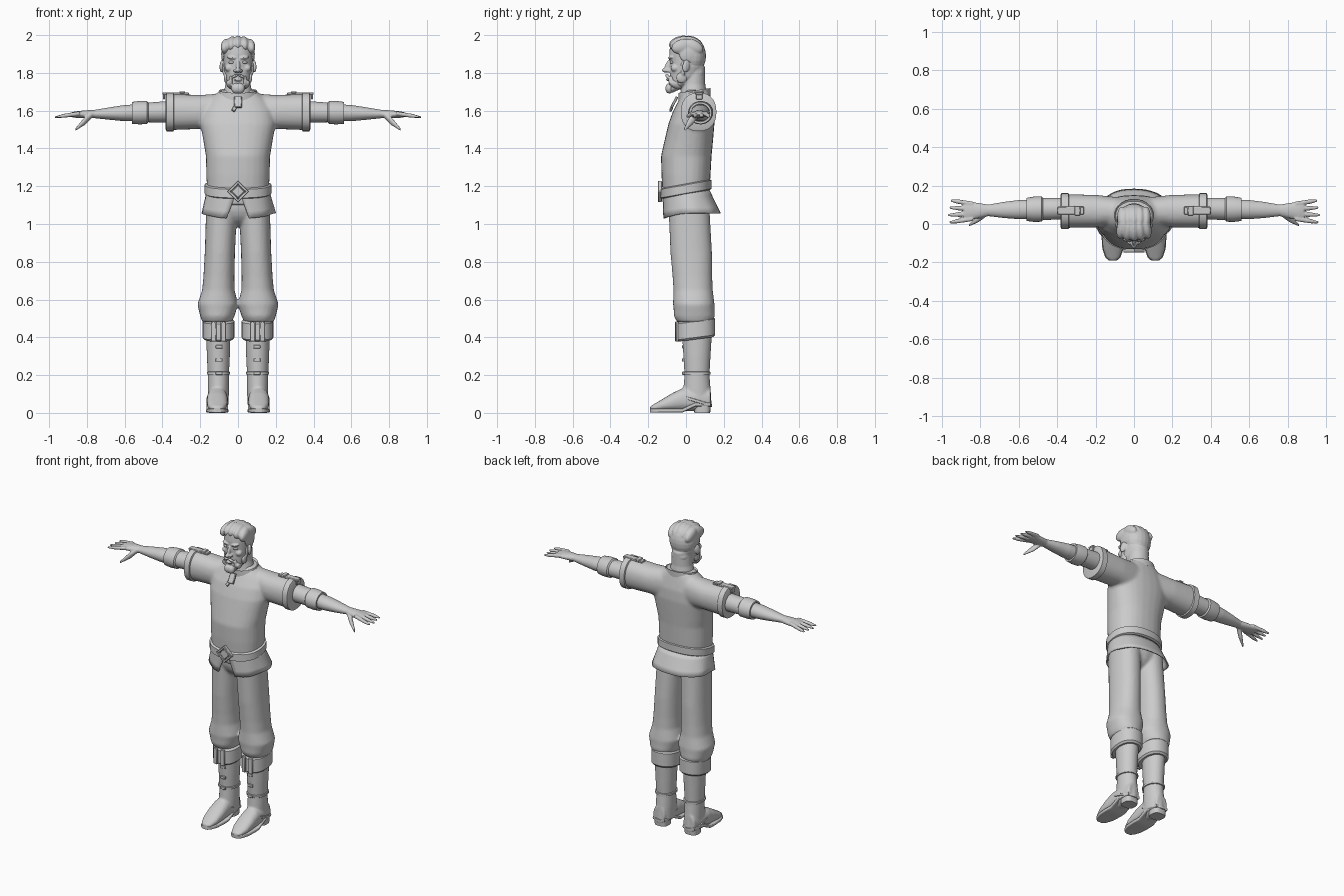
import bpy, bmesh, math
from mathutils import Matrix, Vector, Euler

if "Cube" in bpy.data.objects:
    bpy.data.objects.remove(bpy.data.objects["Cube"])

grey = bpy.data.materials.new("plain grey")
grey.use_nodes = True
tone = (.6, .6, .6, 1)
grey.diffuse_color = tone
grey.node_tree.nodes["Principled BSDF"].inputs["Base Color"].default_value = tone


def rounded(value, power):
    return math.copysign(abs(value) ** (2 / power), value)


def loft(bm, axis, centre, rings, power=2, sides=28, tilt=0):
    """Closed tube along an axis; centre(t) gives its middle, rings hold (t, radius, radius)."""
    loops = []
    for t, radius_a, radius_b in rings:
        loop = []
        middle_a, middle_b = centre(t)
        for i in range(sides):
            angle = math.tau * i / sides
            a = middle_a + radius_a * rounded(math.cos(angle), power)
            b = middle_b + radius_b * rounded(math.sin(angle), power)
            along = t + tilt * b
            points = {"x": (along, a, b), "y": (a, along, b), "z": (a, b, along)}
            loop.append(bm.verts.new(points[axis]))
        loops.append(loop)
    faces = [bm.faces.new(loops[0]), bm.faces.new(loops[-1])]
    for low, high in zip(loops, loops[1:]):
        for i in range(sides):
            faces.append(bm.faces.new((low[i - 1], low[i], high[i], high[i - 1])))
    bmesh.ops.recalc_face_normals(bm, faces=faces)


def band(bm, axis, at, width, middle, radius_a, radius_b, lip=.01, tilt=0):
    """Strap with rounded edges around a body part."""
    rings = [(at + side * width / 2, radius_a - inset, radius_b - inset)
             for side, inset in ((-1, lip), (-.8, 0), (.8, 0), (1, lip))]
    loft(bm, axis, lambda t: middle, rings, power=2.3, tilt=tilt)


def placed(centre, size, turn):
    rotation = Euler([math.radians(angle) for angle in turn])
    return Matrix.LocRotScale(Vector(centre), rotation, Vector(size))


def ball(bm, centre, radii, turn=(0, 0, 0)):
    bmesh.ops.create_uvsphere(bm, u_segments=20, v_segments=12, radius=1,
                              matrix=placed(centre, radii, turn))


def box(bm, centre, size, turn=(0, 0, 0)):
    bmesh.ops.create_cube(bm, size=1, matrix=placed(centre, size, turn))


def finish(bm, name, mirror=False, voxel=0, smooth=3, bevel=0):
    mesh = bpy.data.meshes.new(name)
    for face in bm.faces:
        face.smooth = True
    bm.to_mesh(mesh)
    bm.free()
    mesh.set_sharp_from_angle(angle=math.radians(40))
    mesh.materials.append(grey)
    part = bpy.data.objects.new(name, mesh)
    bpy.context.collection.objects.link(part)
    if bevel:
        part.modifiers.new("bevel", "BEVEL").width = bevel
    if mirror:
        part.modifiers.new("mirror", "MIRROR").use_mirror_merge = False
    if voxel:
        fuse = part.modifiers.new("fuse", "REMESH")
        fuse.mode, fuse.voxel_size, fuse.use_smooth_shade = "VOXEL", voxel, True
        soften = part.modifiers.new("soften", "SMOOTH")
        soften.factor, soften.iterations = .5, smooth
    return part


# Tunic body with short wide sleeves
bm = bmesh.new()
loft(bm, "z", lambda z: (0, .16 * max(0, z - 1.35)),
     [(1.1, .16, .12), (1.26, .168, .13), (1.36, .17, .134), (1.45, .185, .128),
      (1.53, .2, .122), (1.6, .19, .108), (1.66, .15, .085), (1.71, .09, .065)], power=2.3)
sleeve = (.067, 1.593)
loft(bm, "x", lambda x: sleeve,
     [(.06, .07, .1), (.2, .085, .09), (.385, .088, .097), (.385, .07, .08), (.35, .066, .07)], power=2.2)
finish(bm, "tunic", mirror=True, voxel=.009, smooth=6)

# Sleeve hem band and shoulder strap
bm = bmesh.new()
band(bm, "x", .36, .045, sleeve, .094, .102)
finish(bm, "sleeve_hem", mirror=True)
bm = bmesh.new()
box(bm, (.33, .07, 1.69), (.14, .04, .014))
box(bm, (.295, .07, 1.697), (.03, .05, .01))
box(bm, (.392, .07, 1.675), (.012, .036, .03))
finish(bm, "shoulder_strap", mirror=True, bevel=.003)

# Rolled undersleeve, forearm and hand
def along_arm(x):
    return .09 - .025 * x, 1.605 - .03 * x

bm = bmesh.new()
loft(bm, "x", along_arm, [(.34, .055, .058), (.475, .058, .052), (.482, .066, .061), (.52, .066, .062),
                          (.56, .06, .058), (.56, .05, .047), (.54, .045, .042)])
finish(bm, "undersleeve_cuff", mirror=True)
bm = bmesh.new()
loft(bm, "x", along_arm, [(.5, .05, .046), (.6, .05, .043), (.68, .042, .033), (.76, .03, .022),
                          (.81, .04, .021), (.86, .048, .017), (.885, .044, .012)])
for finger in range(4):
    root = .105 - .026 * finger
    splay = .15 - .1 * finger
    tip = .97 - .008 * abs(finger - 2)
    loft(bm, "x", lambda x: (root + splay * (x - .84), 1.585 - .15 * (x - .84)),
         [(.84, .012, .012), (.92, .012, .011), (tip, .006, .005)], sides=12)
loft(bm, "x", lambda x: (.57 - .67 * x, 2.275 - .9 * x),
     [(.77, .016, .016), (.81, .018, .022), (.86, .007, .008)], sides=14)
finish(bm, "arm_and_hand", mirror=True, voxel=.0045)

# Collar and neck tab
bm = bmesh.new()
loft(bm, "z", lambda z: (0, .045), [(1.66, .112, .085), (1.7, .1, .086), (1.69, .086, .074)], tilt=.15)
finish(bm, "collar")
bm = bmesh.new()
box(bm, (0, -.062, 1.645), (.04, .014, .065), (-28, 0, 0))
box(bm, (-.02, -.078, 1.61), (.02, .012, .03), (-24, 30, 0))
finish(bm, "neck_tab", bevel=.003)

# Head, neck, face and ears
bm = bmesh.new()
loft(bm, "z", lambda z: (0, .04), [(1.64, .1, .075), (1.69, .078, .07), (1.74, .066, .062), (1.83, .062, .062)])
loft(bm, "z", lambda z: (0, .005 - 5 * max(0, 1.83 - z) ** 2),
     [(1.695, .02, .014), (1.71, .035, .028), (1.74, .056, .053), (1.78, .069, .078),
      (1.83, .077, .09), (1.9, .081, .094), (1.94, .076, .09), (1.98, .03, .04)], power=2.2)
ball(bm, (0, -.095, 1.835), (.011, .017, .036), (-18, 0, 0))
ball(bm, (0, -.112, 1.814), (.013, .016, .012))
ball(bm, (0, -.092, 1.765), (.022, .015, .009))
for side in (-1, 1):
    ball(bm, (side * .014, -.097, 1.811), (.01, .014, .009))
    ball(bm, (side * .034, -.082, 1.881), (.026, .012, .008), (0, side * -8, side * 15))
    ball(bm, (side * .048, -.058, 1.825), (.022, .022, .02))
    ball(bm, (side * .086, 0, 1.835), (.01, .02, .034), (-10, 0, side * 20))
finish(bm, "head", voxel=.0045)

# Eyes
bm = bmesh.new()
ball(bm, (.034, -.074, 1.856), (.016, .012, .008))
finish(bm, "eye", mirror=True)

# Moustache and beard along the jaw
bm = bmesh.new()
ball(bm, (.017, -.098, 1.783), (.022, .012, .008), (0, 25, 15))
ball(bm, (.038, -.08, 1.76), (.009, .014, .026))
ball(bm, (.01, -.088, 1.718), (.026, .022, .028))
ball(bm, (.04, -.055, 1.738), (.02, .038, .02), (-25, 0, 25))
ball(bm, (.062, -.022, 1.775), (.013, .03, .03), (-25, 0, 8))
ball(bm, (.075, -.015, 1.825), (.008, .014, .04))
finish(bm, "beard", mirror=True, voxel=.005, smooth=2)

# Hair swept back in thick locks
bm = bmesh.new()
ball(bm, (0, .032, 1.89), (.086, .074, .098))
ball(bm, (0, .062, 1.8), (.058, .04, .05))
for lock in range(-2, 3):
    x = .031 * lock
    height = 1.956 - .004 * lock ** 2
    ball(bm, (x, .003 * lock ** 2 - .026, height), (.027, .066, .04), (12, 0, 6 * lock))
    ball(bm, (x, .035, height), (.026, .06, .036), (-25, 0, 0))
for side in (-1, 1):
    ball(bm, (side * .077, .008, 1.9), (.012, .045, .045))
finish(bm, "hair", voxel=.0055, smooth=2)

# Belt and diamond buckle
bm = bmesh.new()
band(bm, "z", 1.185, .056, (0, 0), .177, .136, tilt=.18)
finish(bm, "belt")
bm = bmesh.new()
buckle = Vector((0, -.138, 1.172))
for corner in range(4):
    angle = 45 + 90 * corner
    reach = Matrix.Rotation(math.radians(angle), 3, "Y") @ Vector((0, 0, .034))
    box(bm, buckle + reach, (.08, .022, .014), (0, angle, 0))
box(bm, buckle, (.05, .014, .05), (0, 45, 0))
finish(bm, "buckle", bevel=.003)

# Flared skirt of the tunic, open at the front
bm = bmesh.new()
columns, rows = 40, 4
grid = []
for j in range(rows + 1):
    drop = j / rows
    gap = .02 + .24 * drop
    row = []
    for i in range(columns + 1):
        angle = gap - math.pi / 2 + (math.tau - 2 * gap) * i / columns
        across, back = rounded(math.cos(angle), 2.3), rounded(math.sin(angle), 2.3)
        ripple = 1 + .024 * drop * math.cos(7 * angle)
        hem = .122 + .03 * max(0, -back) ** 2
        row.append(bm.verts.new(((.165 + .032 * drop) * across * ripple,
                                 .03 * drop + (.124 + .03 * drop) * back, 1.18 - hem * drop)))
    grid.append(row)
for high, low in zip(grid, grid[1:]):
    for i in range(columns):
        bm.faces.new((low[i], low[i + 1], high[i + 1], high[i]))
finish(bm, "tunic_skirt").modifiers.new("thickness", "SOLIDIFY").thickness = .008

# Trousers gathered at the knee
bm = bmesh.new()
ball(bm, (0, .012, 1.1), (.155, .112, .115))
loft(bm, "z", lambda z: (.13 - .04 * z, .07 - .05 * z),
     [(1.12, .082, .108), (.85, .08, .11), (.72, .082, .105), (.65, .086, .104), (.575, .108, .11),
      (.545, .1, .108), (.51, .09, .108), (.48, .078, .092)], power=2.2)
finish(bm, "trousers", mirror=True, voxel=.009, smooth=4)

# Boots: shaft and foot, then sole and heel from the same outline
outline = [(.13, .04), (.05, .054), (-.02, .055), (-.07, .056), (-.13, .052), (-.175, .036), (-.19, .018)]

def foot_middle(y):
    return .11, .07 + .3 * min(0, y + .03)

bm = bmesh.new()
loft(bm, "z", lambda z: (.104, .058), [(.49, .07, .09), (.4, .064, .078), (.3, .061, .072),
                                       (.2, .056, .066), (.12, .056, .073), (.04, .054, .078)])
loft(bm, "y", foot_middle, [(y, half, foot_middle(y)[1] - .01) for y, half in outline], power=2.3)
finish(bm, "boot", mirror=True, voxel=.007)
bm = bmesh.new()
loft(bm, "y", lambda y: (.11, .045 if y > 0 else .012), [(y, half + .003, .011) for y, half in outline], power=6)
loft(bm, "z", lambda z: (.11, .086), [(0, .044, .042), (.05, .046, .046)], power=3)
finish(bm, "boot_sole", mirror=True)

# Boot straps and buckles
bm = bmesh.new()
band(bm, "z", .08, .016, (.11, .045), .058, .092, lip=.003, tilt=-.3)
band(bm, "z", .21, .016, (.104, .058), .061, .071, lip=.003)
finish(bm, "ankle_strap", mirror=True)
bm = bmesh.new()
for step in range(3):
    box(bm, (.1, -.013, .21 + .07 * step), (.036, .014, .018))
finish(bm, "boot_buckles", mirror=True, bevel=.002)

# Turned-down boot cuffs with hanging tabs
bm = bmesh.new()
band(bm, "z", .435, .105, (.103, .052), .084, .102, tilt=.13)
finish(bm, "boot_cuff", mirror=True)
bm = bmesh.new()
for side in (-1, 1):
    box(bm, (.103 + .025 * side, -.049, .43), (.028, .014, .105), (0, 0, 8 * side))
finish(bm, "cuff_tabs", mirror=True, bevel=.003)
